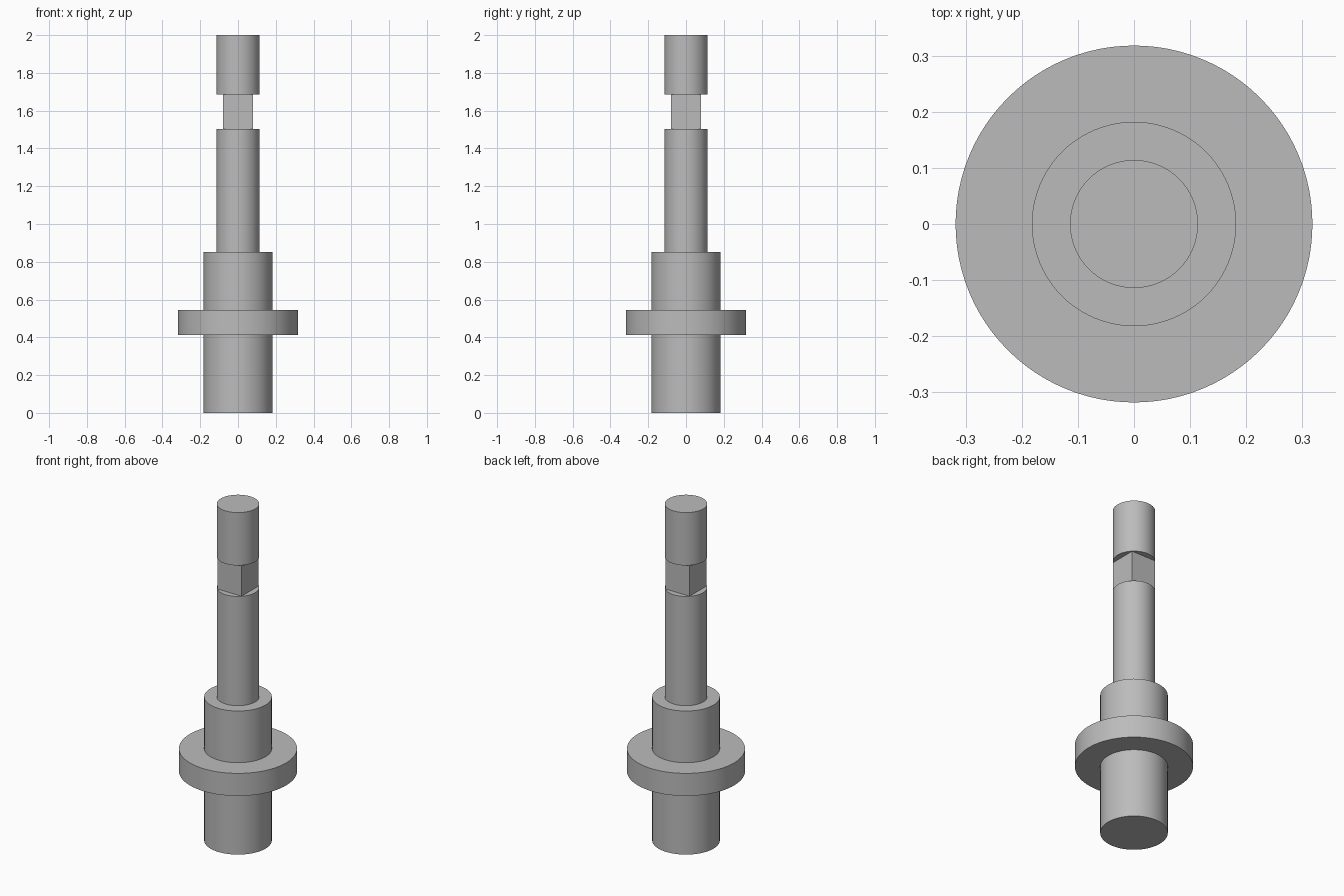
import bpy
import math

cube = bpy.data.objects.get("Cube")
if cube:
    bpy.data.objects.remove(cube, do_unlink=True)

steel = bpy.data.materials.new("grey_steel")
steel.use_nodes = True
GREY = (0.5, 0.5, 0.5, 1)
steel.diffuse_color = GREY
steel.node_tree.nodes["Principled BSDF"].inputs["Base Color"].default_value = GREY


def section(name, radius, bottom, top, sides=96):
    """Upright prism between two heights; many-sided ones are shaded round."""
    bpy.ops.mesh.primitive_cylinder_add(
        vertices=sides, radius=radius, depth=top - bottom,
        location=(0, 0, (bottom + top) / 2))
    part = bpy.context.object
    part.name = name
    part.data.materials.append(steel)
    if sides > 4:
        bpy.ops.object.shade_smooth_by_angle(angle=math.radians(30))
    return part


BODY, FLANGE, SHAFT = 0.182, 0.318, 0.114

# Lower body, with the flange around it
section("lower_body", BODY, 0, 0.412)
section("flange", FLANGE, 0.412, 0.546)
section("upper_body", BODY, 0.546, 0.853)

# Shaft with square wrench flats under the head
section("shaft", SHAFT, 0.853, 1.502)
neck = section("square_neck", SHAFT * 0.985, 1.502, 1.686, sides=4)
neck.rotation_euler.z = math.radians(45)
section("shaft_head", SHAFT, 1.686, 2)
